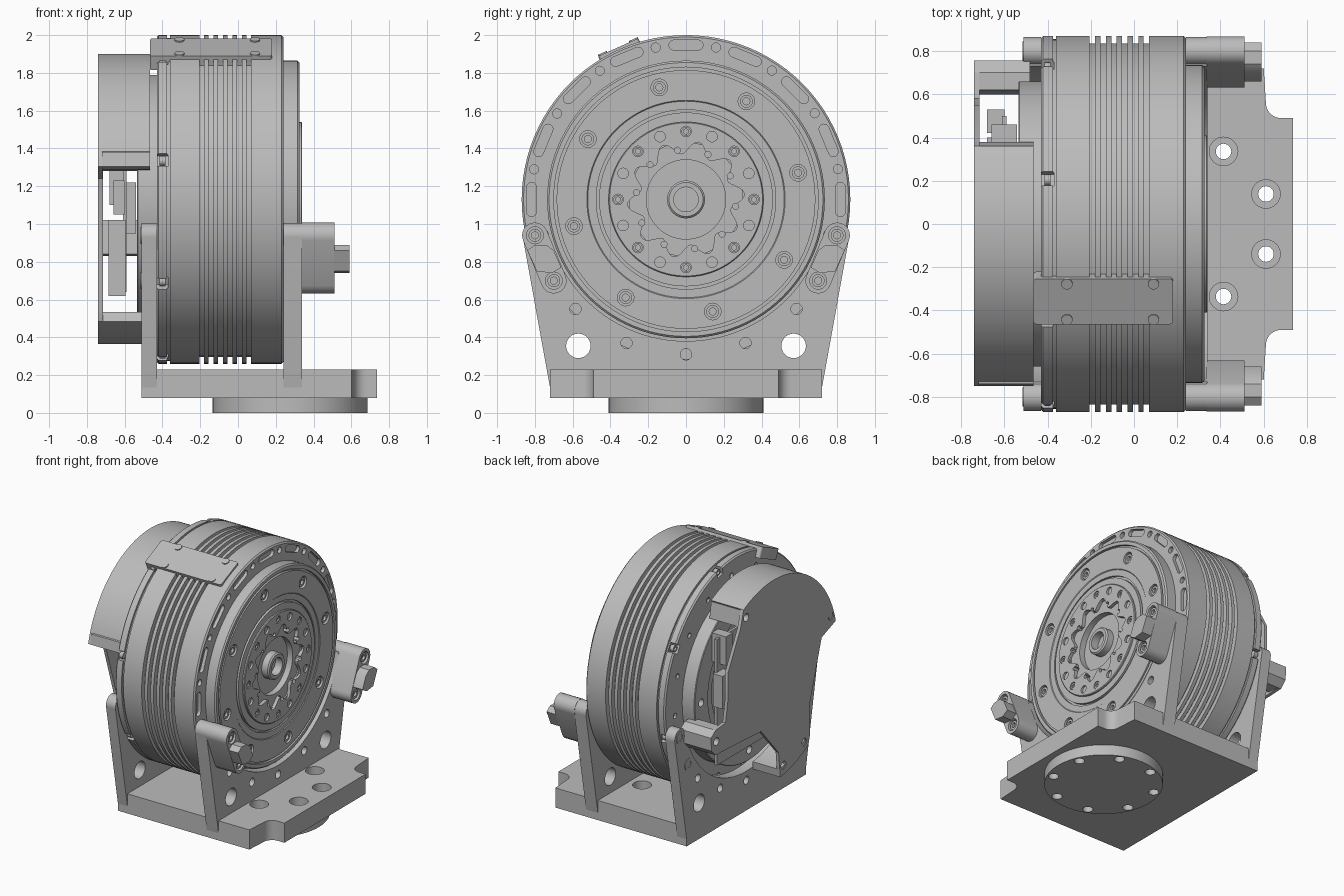
import bpy, bmesh
from math import sin, cos, pi, radians, atan2
from mathutils import Matrix, Vector

if "Cube" in bpy.data.objects:
    bpy.data.objects.remove(bpy.data.objects["Cube"])

AXIS_Z = 1.13
BODY_R = 0.87
parts = []

metal = bpy.data.materials.new("machined_grey")
metal.use_nodes = True
GREY = (0.5, 0.5, 0.5, 1)
metal.diffuse_color = GREY
metal.node_tree.nodes["Principled BSDF"].inputs["Base Color"].default_value = GREY


# ---- helpers: profiles are in (y, z), swept or spun along x ----
def finish(name, bm):
    bmesh.ops.recalc_face_normals(bm, faces=bm.faces[:])
    mesh = bpy.data.meshes.new(name)
    bm.to_mesh(mesh)
    bm.free()
    mesh.materials.append(metal)
    ob = bpy.data.objects.new(name, mesh)
    bpy.context.scene.collection.objects.link(ob)
    parts.append(ob)
    return ob


def prism(bm, poly, a, b, axis="x"):
    place = (lambda p: (a, p[0], p[1])) if axis == "x" else (lambda p: (p[0], p[1], a))
    face = bm.faces.new([bm.verts.new(place(p)) for p in poly])
    out = bmesh.ops.extrude_face_region(bm, geom=[face])["geom"]
    shift = Vector((b - a, 0, 0) if axis == "x" else (0, 0, b - a))
    bmesh.ops.translate(bm, vec=shift, verts=[g for g in out if isinstance(g, bmesh.types.BMVert)])


def arc(c, r, a0, a1, n=16):
    steps = [radians(a0 + (a1 - a0) * i / n) for i in range(n + 1)]
    return [(c[0] + r * cos(t), c[1] + r * sin(t)) for t in steps]


def circle(c, r, n=24):
    return arc(c, r, 0, 360, n)[:-1]


def capsule(p, q, r):
    t = atan2(q[1] - p[1], q[0] - p[0]) * 180 / pi
    return arc(p, r, t + 90, t + 270, 10) + arc(q, r, t - 90, t + 90, 10)


def polar(r, deg):
    # Point on the motor face, angle measured from the top
    return (r * sin(radians(deg)), AXIS_Z + r * cos(radians(deg)))


def lathe(bm, profile, centre=(0, AXIS_Z), n=96, x0=0, way=1):
    start = [bm.verts.new((x0 + way * x, centre[0], centre[1] + r)) for x, r in profile]
    edges = [bm.edges.new(e) for e in zip(start, start[1:])]
    pivot = Vector((0, centre[0], centre[1]))
    res = bmesh.ops.spin(bm, geom=start + edges, cent=pivot, axis=(1, 0, 0),
                         angle=2 * pi, steps=n, use_duplicate=False)
    bmesh.ops.remove_doubles(bm, verts=bm.verts[:], dist=0.0002)


def lathe_part(name, profile):
    bm = bmesh.new()
    lathe(bm, profile)
    return finish(name, bm)


def prism_part(name, items, axis="x"):
    bm = bmesh.new()
    for poly, a, b in items:
        prism(bm, poly, a, b, axis)
    return finish(name, bm)


def cut(ob, items, axis="x"):
    cutter = prism_part("cutter", items, axis)
    parts.remove(cutter)
    cutter.hide_render = True
    mod = ob.modifiers.new("cut", "BOOLEAN")
    mod.operation, mod.solver, mod.object = "DIFFERENCE", "EXACT", cutter
    bpy.context.view_layer.update()
    mesh = bpy.data.meshes.new_from_object(ob.evaluated_get(bpy.context.evaluated_depsgraph_get()))
    ob.modifiers.clear()
    ob.data = mesh
    bpy.data.objects.remove(cutter)


def mirrored(points):
    return [(s * y, z) for y, z in points for s in (1, -1)]


screw_spots = []  # (centre, x of head top, facing, radius)

# ---- motor body with cooling grooves ----
profile = [(-0.43, 0), (-0.43, 0.86), (-0.42, BODY_R), (-0.375, BODY_R), (-0.375, 0.855),
           (-0.36, 0.855), (-0.36, BODY_R)]
for i in range(6):
    x = -0.205 + 0.05 * i
    profile += [(x, BODY_R), (x, 0.835), (x + 0.025, 0.835), (x + 0.025, BODY_R)]
profile += [(0.23, BODY_R), (0.24, 0.86), (0.24, 0)]
body = lathe_part("motor_body", profile)
cuts = []
for k in range(16):
    a = 22.5 * k
    cuts.append((capsule(polar(0.82, a - 4.5), polar(0.82, a + 4.5), 0.026), 0.215, 0.3))
    cuts.append((circle(polar(0.82, a + 11.2), 0.024, 16), 0.215, 0.3))
    cuts.append((circle(polar(0.75, a + 5), 0.02, 12), -0.5, -0.41))
for k in range(8):
    mid = 14 + 45 * k
    cuts.append(([polar(r, mid + d) for r, d in ((0.82, -2.2), (0.9, -2.2), (0.9, 2.2), (0.82, 2.2))],
                 -0.5, -0.37))
    screw_spots.append((polar(0.842, mid), -0.415, -1, 0.025))
cut(body, cuts)

# ---- front output disc ----
disc = lathe_part("output_disc", [(0.235, 0), (0.235, 0.735), (0.315, 0.735), (0.325, 0.725),
                  (0.325, 0.7), (0.305, 0.7), (0.305, 0.685), (0.325, 0.685), (0.325, 0.525),
                  (0.32, 0.52), (0.32, 0.475), (0.305, 0.475), (0.305, 0.46), (0.325, 0.46),
                  (0.325, 0.3), (0.27, 0.3), (0.27, 0)])
ring_bolts = [polar(0.61, -13.4 + 45 * k) for k in range(8)]
cut(disc, [(circle(p, 0.044), 0.295, 0.4) for p in ring_bolts])
screw_spots += [(p, 0.316, 1, 0.034) for p in ring_bolts]

# ---- hub with a wavy pocket, bolt circle and centre tube ----
hub = lathe_part("output_hub", [(0.24, 0), (0.24, 0.41), (0.335, 0.41), (0.34, 0.405), (0.34, 0)])
wave = [polar(0.275 + 0.035 * cos(10 * radians(a) - 2.2), a) for a in range(0, 360, 3)]
cut(hub, [(wave, 0.315, 0.4)])
cuts = [(circle((0, AXIS_Z), 0.21, 64), 0.26, 0.4)]
cuts += [(circle(polar(0.36, 22.5 * k), 0.028, 16), 0.315, 0.4) for k in range(16)]
cuts += [(circle(polar(0.265, 26 + 36 * k), 0.016, 12), 0.28, 0.4) for k in range(10)]
cut(hub, cuts)
screw_spots += [(polar(0.36, 45 * k), 0.336, 1, 0.024) for k in range(8)]
lathe_part("centre_tube", [(0.25, 0), (0.25, 0.1), (0.32, 0.1), (0.33, 0.09), (0.33, 0.065),
                           (0.27, 0.065), (0.27, 0)])

# ---- rear bearing ring ----
ring = lathe_part("rear_ring", [(-0.42, 0), (-0.42, 0.66), (-0.53, 0.66), (-0.535, 0.655),
                  (-0.535, 0.5), (-0.51, 0.5), (-0.51, 0.42), (-0.45, 0.42), (-0.45, 0)])
cut(ring, [(circle(polar(0.58, 45 * k), 0.03, 16), -0.6, -0.5) for k in range(8)])

# ---- base plate with scalloped corners, and round foot ----
half = [(-0.51, 0.72), (0.6, 0.72), (0.61, 0.56)] + arc((0.68, 0.56), 0.07, 180, 270, 8) + [(0.735, 0.49)]
foot_spots = [(0.275 + 0.363 * cos(radians(a)), 0.363 * sin(radians(a))) for a in
              [22.5 + 45 * k for k in range(8)]]
plate = prism_part("base_plate", [(half + [(x, -y) for x, y in reversed(half)], 0.08, 0.23)], "z")
foot = prism_part("base_foot", [(circle((0.275, 0), 0.41, 96), 0, 0.08)], "z")
cut(plate, [(circle(p, 0.036), 0.05, 0.3) for p in foot_spots], "z")
cut(plate, [(circle(p, 0.066, 32), 0.15, 0.3) for p in foot_spots], "z")
cut(foot, [(circle(p, 0.036), -0.1, 0.2) for p in foot_spots], "z")

# ---- cradle uprights ----
lug_top, lug_low = (0.80, 0.94), (0.70, 0.70)
side = [(0.712, 0.09), (0.864, 0.93)] + arc(lug_top, 0.065, 0, 160, 12)
outline = side + arc((0, AXIS_Z), 0.75, -13, -167, 64) + [(-y, z) for y, z in reversed(side)]
holes = [(p, 0.065) for p in mirrored([(0.57, 0.355)])]
holes += [(p, 0.03) for p in mirrored([(0.585, 0.55), (0.315, 0.37)])] + [((0, 0.31), 0.03)]
for name, x0, x1 in (("front_upright", 0.24, 0.34), ("rear_upright", -0.51, -0.43)):
    up = prism_part(name, [(outline, x0, x1)])
    cut(up, [(circle(p, r), x0 - 0.1, x1 + 0.1) for p, r in holes])
screw_spots += [(p, -0.515, -1, 0.045) for p in mirrored([lug_top, lug_low])]

# ---- bumper blocks with nubs ----
for s, name in ((1, "bumper_right_side"), (-1, "bumper_left_side")):
    p, q = (s * 0.80, 0.94), (s * 0.70, 0.70)
    block = prism_part(name, [(capsule(p, q, 0.068), 0.335, 0.51)])
    cut(block, [(circle(c, 0.045), 0.47, 0.6) for c in (p, q)])
    screw_spots += [(c, 0.5, 1, 0.034) for c in (p, q)]
    nub = [(s * y, z) for y, z in ((0.70, 0.86), (0.66, 0.77), (0.71, 0.74), (0.79, 0.75),
                                   (0.84, 0.86), (0.80, 0.89), (0.74, 0.89))]
    prism_part(name + "_nub", [(nub, 0.5, 0.59)])

# ---- rear cover: thin plate, arched wall and corner lugs ----
C = (0, AXIS_Z)
top_arc = arc(C, 0.77, 62, 167, 40)
low_arc = arc(C, 0.77, 237, 264, 12)
edge_lug = [(0.48, 0.82), (0.70, 0.83), (0.75, 0.88), (0.755, 0.98), (0.70, 1.02), (0.58, 1.03)]
cover = prism_part("rear_cover", [(top_arc + [(-0.58, 1.24), (-0.44, 0.8), (-0.44, 0.55)] + low_arc
                   + [(-0.06, 0.56), (0.15, 0.8)] + edge_lug
                   + [(0.55, 1.2), (0.55, 1.4), (0.4, 1.68)], -0.74, -0.715)])
screw_holes = [(0.33, 1.74), (-0.69, 1.36), (0.69, 0.93), (-0.12, 0.44), (-0.37, 0.52)]
cut(cover, [(circle(p, 0.03, 16), -0.8, -0.7) for p in screw_holes])
prism_part("cover_wall", [
    (top_arc + arc(C, 0.71, 167, 62, 40), -0.735, -0.465),
    (low_arc + arc(C, 0.71, 264, 237, 12), -0.735, -0.51)])
lugs = prism_part("cover_lugs", [
    ([(0.60, 0.84), (0.70, 0.83), (0.75, 0.88), (0.755, 0.98), (0.70, 1.02), (0.62, 1.02)], -0.72, -0.48),
    ([(0.36, 1.80), (0.28, 1.80), (0.28, 1.68), (0.38, 1.68)], -0.72, -0.465),
    ([(-0.75, 1.31), (-0.74, 1.38), (-0.64, 1.4), (-0.62, 1.28)], -0.72, -0.465)])
cut(lugs, [(circle(p, 0.03, 16), -0.8, -0.65) for p in screw_holes[:3]])


# ---- control board and connectors behind the cover ----
def box(y0, y1, z0, z1):
    return [(y0, z0), (y1, z0), (y1, z1), (y0, z1)]


prism_part("control_board", [(box(-0.42, 0.5, 0.64, 1.6), -0.61, -0.59)])
prism_part("connectors", [
    (box(-0.48, -0.36, 0.62, 1.02), -0.685, -0.595), (box(-0.5, -0.4, 1.05, 1.23), -0.66, -0.6),
    (box(-0.38, -0.25, 0.95, 1.22), -0.6, -0.54), (box(0.42, 0.53, 1.1, 1.35), -0.68, -0.6),
    (box(0.38, 0.46, 1.4, 1.62), -0.66, -0.54), (box(0.2, 0.4, 0.85, 1.0), -0.68, -0.6)])

# ---- cable strap lying tangent on the upper front of the body ----
bm = bmesh.new()
strap = []
for cx, cy, a in ((0.165, 0.1, 0), (-0.45, 0.1, 90), (-0.45, -0.1, 180), (0.165, -0.1, 270)):
    strap += arc((cx, cy), 0.015, a, a + 90, 4)
prism(bm, strap, 0.8, 0.882, "z")
for cx in (-0.31, 0.09):
    for cy in (0.09, -0.09):
        prism(bm, circle((cx, cy), 0.026, 16), 0.85, 0.889, "z")
bmesh.ops.transform(bm, matrix=Matrix.Translation((0, 0, AXIS_Z)) @ Matrix.Rotation(radians(24), 4, "X"),
                    verts=bm.verts[:])
finish("cable_strap", bm)

# ---- socket head screws ----
bm = bmesh.new()
for centre, x, way, r in screw_spots:
    head = bmesh.new()
    lathe(head, [(-0.03, 0), (-0.03, r), (0, r), (0, 0.55 * r), (-0.018, 0.55 * r), (-0.018, 0)],
          centre, 16, x, way)
    temp = bpy.data.meshes.new("temp")
    head.to_mesh(temp)
    head.free()
    bm.from_mesh(temp)
    bpy.data.meshes.remove(temp)
finish("socket_screws", bm)

# ---- shading ----
bpy.ops.object.select_all(action="DESELECT")
for ob in parts:
    ob.select_set(True)
bpy.context.view_layer.objects.active = body
bpy.ops.object.shade_smooth_by_angle(angle=radians(30))
